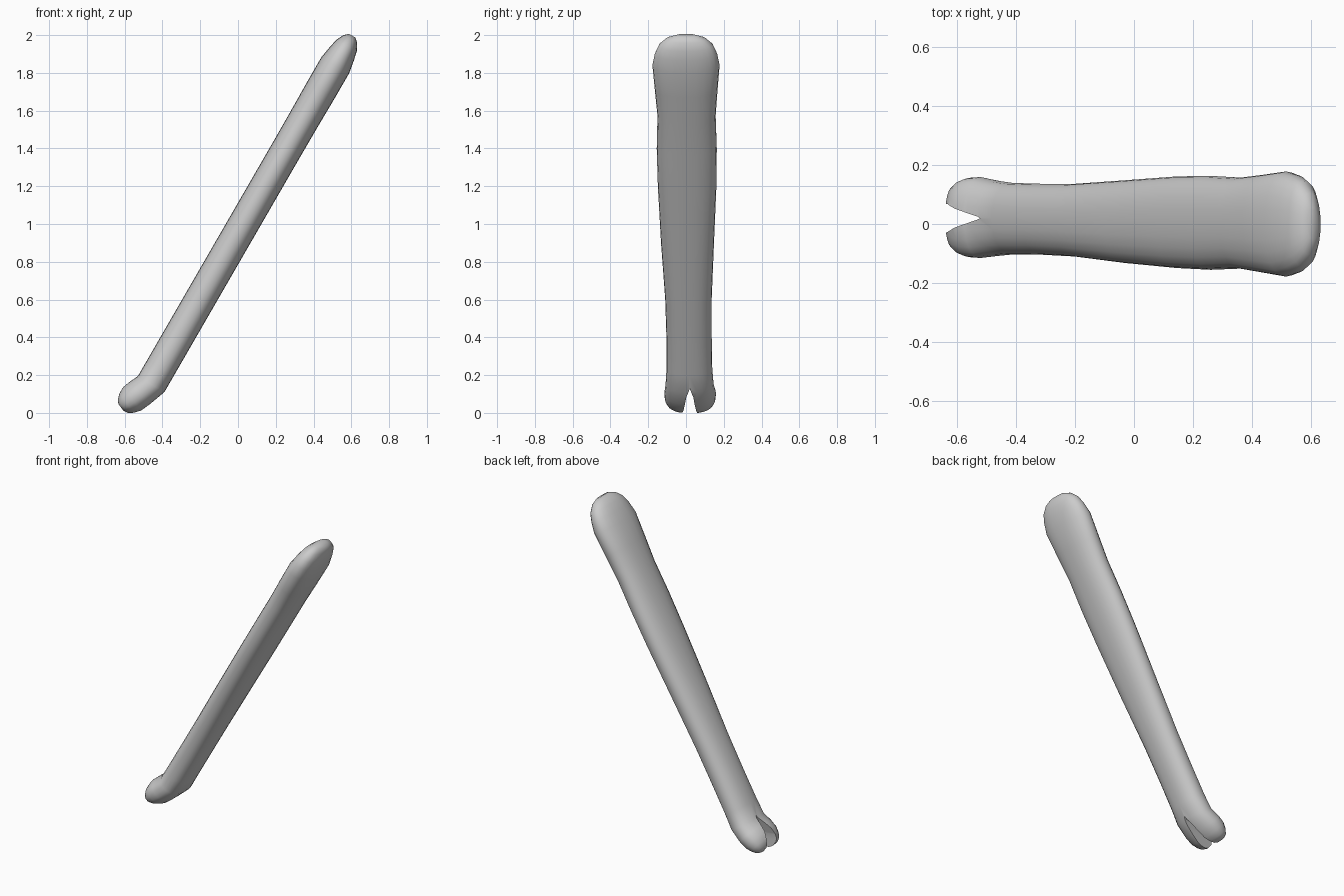
import bpy, bmesh
from math import cos, sin, radians, pi, copysign

if "Cube" in bpy.data.objects:
    bpy.data.objects.remove(bpy.data.objects["Cube"])

SIDES = 24


def rounded(v):
    # slightly squared ellipse
    return copysign(abs(v) ** 0.88, v)


def make(name, bm):
    bmesh.ops.recalc_face_normals(bm, faces=bm.faces)
    me = bpy.data.meshes.new(name)
    bm.to_mesh(me)
    bm.free()
    ob = bpy.data.objects.new(name, me)
    bpy.context.collection.objects.link(ob)
    return ob


# Rings: x, z, tilt in degrees, half thickness, half width, y centre
rings = [
    (-0.620, 0.029, 37, 0.025, 0.080, 0.022),
    (-0.610, 0.036, 37, 0.048, 0.105, 0.022),
    (-0.590, 0.052, 37, 0.066, 0.122, 0.022),
    (-0.560, 0.075, 37, 0.080, 0.134, 0.022),
    (-0.520, 0.105, 42, 0.081, 0.137, 0.022),
    (-0.460, 0.152, 58, 0.082, 0.127, 0.019),
]
# Straight bar: distance along the bar, half thickness, half width, y centre
for s, t, w, y in [
    (0.10, 0.082, 0.121, 0.018), (0.30, 0.082, 0.120, 0.016),
    (0.52, 0.082, 0.123, 0.013), (0.86, 0.082, 0.140, 0.008),
    (1.21, 0.082, 0.155, 0.006), (1.44, 0.082, 0.159, 0.004),
    (1.64, 0.083, 0.154, 0.003), (1.80, 0.085, 0.166, 0.001),
    (1.95, 0.085, 0.178, 0), (2.02, 0.073, 0.165, 0),
    (2.07, 0.062, 0.145, 0), (2.11, 0.042, 0.105, 0),
    (2.13, 0.020, 0.055, 0),
]:
    rings.append((-0.46 + s * 0.5, 0.152 + s * 0.866, 60, t, w, y))

# Forked lever body, lofted through the rings
bm = bmesh.new()
loops = []
for x, z, tilt, t, w, yc in rings:
    a = radians(tilt)
    loop = []
    for i in range(SIDES):
        p = 2 * pi * i / SIDES
        u, v = t * rounded(sin(p)), w * rounded(cos(p))
        loop.append(bm.verts.new((x + u * sin(a), yc + v, z - u * cos(a))))
    loops.append(loop)
for a, b in zip(loops, loops[1:]):
    for i in range(SIDES):
        j = (i + 1) % SIDES
        bm.faces.new((a[i], a[j], b[j], b[i]))
bm.faces.new(loops[0])
bm.faces.new(loops[-1])
lever = make("forked_lever", bm)

# Wedge that cuts the claw notch
bm = bmesh.new()
yn = 0.02
for x, y, z in [
    (-0.59, 0, 0.249), (-0.29, 0, 0.079),
    (-0.78, 0.068, 0.10), (-0.78, -0.068, 0.10),
    (-0.50, 0.036, -0.15), (-0.50, -0.036, -0.15),
]:
    bm.verts.new((x, yn + y, z))
bmesh.ops.convex_hull(bm, input=bm.verts[:])
cutter = make("notch_cutter", bm)
cutter.hide_render = True

mod = lever.modifiers.new("notch", 'BOOLEAN')
mod.operation = 'DIFFERENCE'
mod.solver = 'EXACT'
mod.object = cutter
bpy.ops.object.select_all(action='DESELECT')
bpy.context.view_layer.objects.active = lever
lever.select_set(True)
bpy.ops.object.modifier_apply(modifier=mod.name)
bpy.data.objects.remove(cutter)
bpy.ops.object.shade_smooth_by_angle(angle=radians(45))
